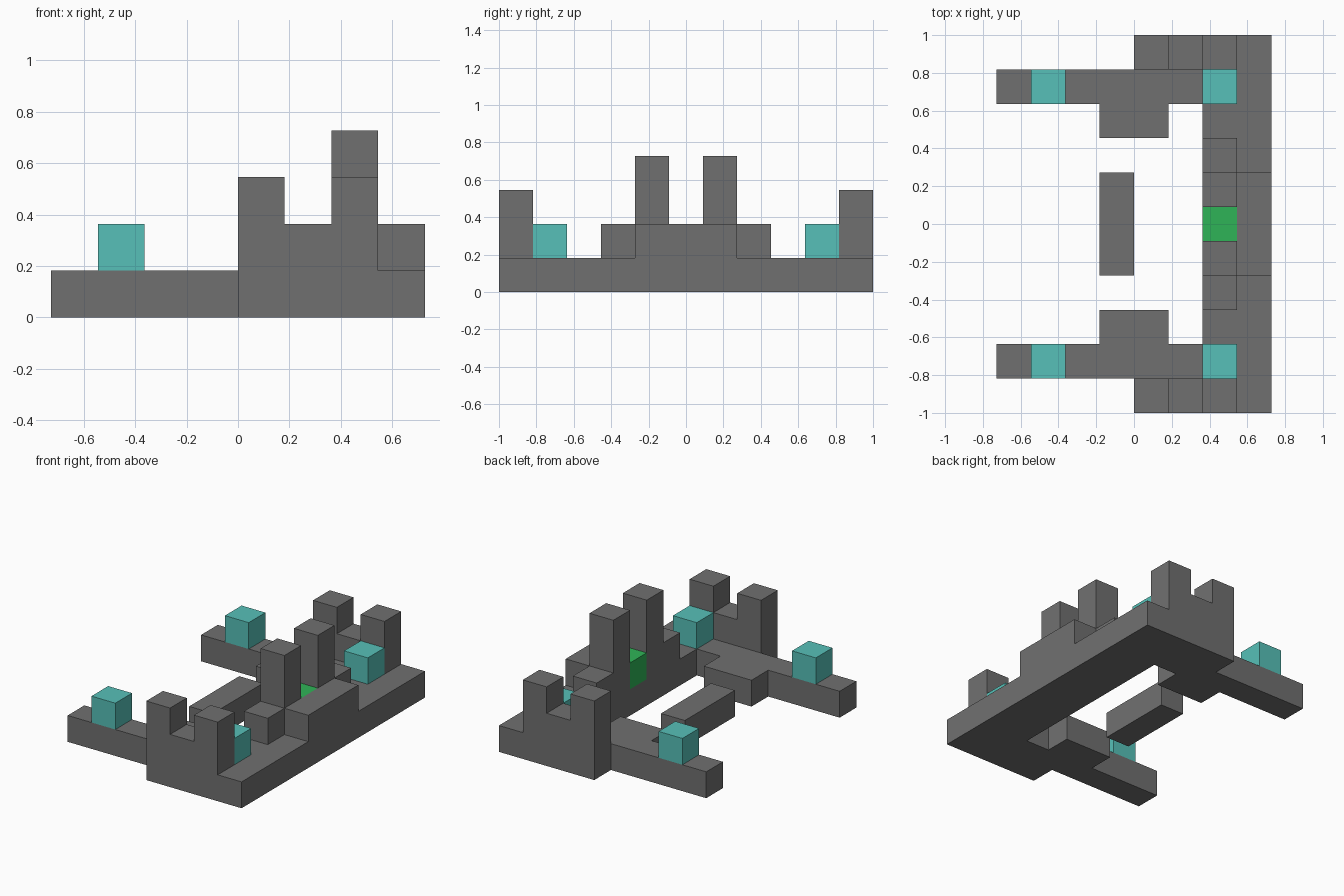
import bpy
import bmesh
from mathutils import Vector

cube = bpy.data.objects.get("Cube")
if cube:
    bpy.data.objects.remove(cube, do_unlink=True)

U = 2 / 11  # one block


def material(name, rgb):
    m = bpy.data.materials.new(name)
    m.use_nodes = True
    color = (*rgb, 1)
    m.diffuse_color = color
    m.node_tree.nodes["Principled BSDF"].inputs["Base Color"].default_value = color
    return m


stone = material("grey stone", (0.163, 0.163, 0.163))
teal = material("teal", (0.095, 0.53, 0.48))
green = material("green", (0.028, 0.456, 0.095))


def prism(name, outline, axis, lo, hi, mat):
    """Extrude a flat outline, in blocks, along an axis from lo to hi."""
    def place(p, depth):
        co = list(p)
        co.insert(axis, depth)
        return Vector(co) * U

    bm = bmesh.new()
    face = bm.faces.new([bm.verts.new(place(p, lo)) for p in outline])
    ext = bmesh.ops.extrude_face_region(bm, geom=[face], use_keep_orig=True)
    shift = place((0, 0), hi - lo)
    bmesh.ops.translate(bm, vec=shift, verts=[
        g for g in ext["geom"] if isinstance(g, bmesh.types.BMVert)])
    bmesh.ops.recalc_face_normals(bm, faces=bm.faces)
    mesh = bpy.data.meshes.new(name)
    bm.to_mesh(mesh)
    bm.free()
    mesh.materials.append(mat)
    obj = bpy.data.objects.new(name, mesh)
    bpy.context.collection.objects.link(obj)
    return obj


def box(name, x, y, z, mat):
    outline = [(x[0], y[0]), (x[1], y[0]), (x[1], y[1]), (x[0], y[1])]
    return prism(name, outline, 2, *z, mat)


# Base slab with two arms, mirrored across y
half = [(4, 5.5), (0, 5.5), (0, 4.5), (-4, 4.5), (-4, 3.5), (-1, 3.5),
        (-1, 2.5), (1, 2.5), (1, 3.5), (2, 3.5)]
prism("base", half + [(x, -y) for x, y in reversed(half)], 2, 0, 1, stone)

# Separate bar in the courtyard, outer step and central block
box("courtyard_bar", (-1, 0), (-1.5, 1.5), (0, 1), stone)
box("outer_step", (3, 4), (-1.5, 1.5), (1, 2), stone)
box("center_block", (2, 3), (-0.5, 0.5), (1, 2), green)

# Paired parts on each side
wall = [(0, 1), (0, 3), (1, 3), (1, 2), (2, 2), (2, 3), (3, 3), (3, 1)]
tower = [(0.5, 1), (0.5, 4), (1.5, 4), (1.5, 2), (2.5, 2), (2.5, 1)]
for side, s in (("front", -1), ("back", 1)):
    prism(side + "_notched_wall", wall, 1, *sorted((4.5 * s, 5.5 * s)), stone)
    prism(side + "_tower", [(y * s, z) for y, z in tower], 0, 2, 3, stone)
    for place, x in (("arm", -3), ("inner", 2)):
        box(f"{side}_{place}_block", (x, x + 1),
            sorted((3.5 * s, 4.5 * s)), (1, 2), teal)
